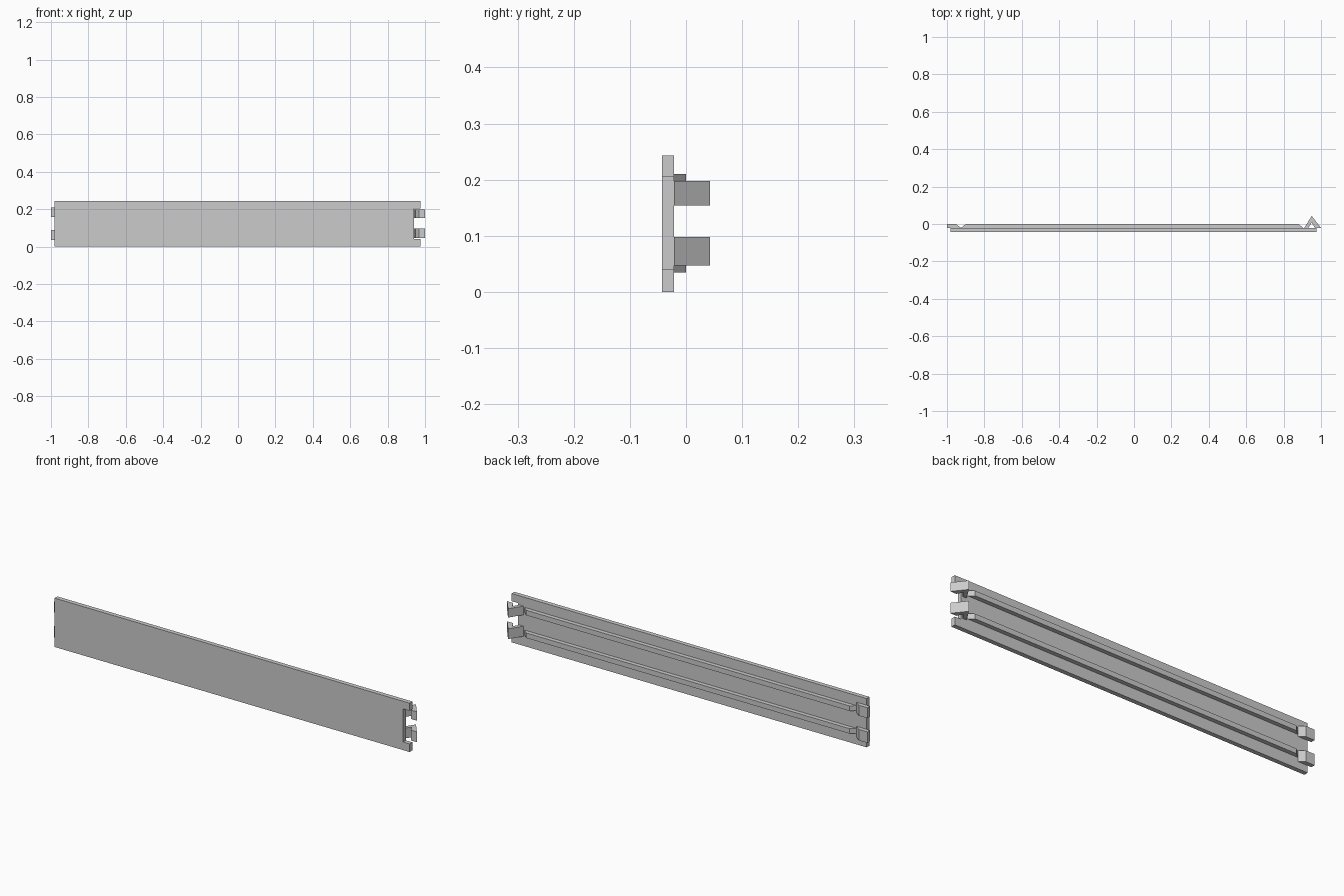
import bpy
import bmesh
from mathutils import Vector

cube = bpy.data.objects.get("Cube")
if cube:
    bpy.data.objects.remove(cube, do_unlink=True)

grey = bpy.data.materials.new("plain_grey")
grey.use_nodes = True
colour = (0.6, 0.6, 0.6, 1)
grey.diffuse_color = colour
grey.node_tree.nodes["Principled BSDF"].inputs["Base Color"].default_value = colour


def extrude_profile(name, points, offset):
    """Extrude a closed outline of 3D points along offset."""
    bm = bmesh.new()
    face = bm.faces.new([bm.verts.new(p) for p in points])
    result = bmesh.ops.extrude_face_region(bm, geom=[face])
    verts = [g for g in result["geom"] if isinstance(g, bmesh.types.BMVert)]
    bmesh.ops.translate(bm, verts=verts, vec=Vector(offset))
    bmesh.ops.recalc_face_normals(bm, faces=bm.faces)
    mesh = bpy.data.meshes.new(name)
    bm.to_mesh(mesh)
    bm.free()
    mesh.materials.append(grey)
    obj = bpy.data.objects.new(name, mesh)
    bpy.context.collection.objects.link(obj)
    return obj


def upright(name, outline, low, high):
    """Extrude a plan outline between two heights."""
    return extrude_profile(name, [(x, y, low) for x, y in outline], (0, 0, high - low))


FRONT, BACK, RIB = -0.043, -0.021, 0.0
TOP = 0.243

# Panel with a notch in its left end
panel = [(-0.98, 0), (0.975, 0), (0.975, 0.04), (0.94, 0.04),
         (0.94, 0.205), (0.975, 0.205), (0.975, TOP), (-0.98, TOP)]
extrude_profile("panel", [(x, FRONT, z) for x, z in panel], (0, BACK - FRONT, 0))

# Stiffening ribs with sloping ends
rib = [(-0.925, BACK), (0.905, BACK), (0.88, RIB), (-0.9, RIB)]
# Flat tabs reaching past the right end
tab = [(-1, BACK), (-0.925, BACK), (-0.953, RIB), (-1, RIB)]
# Folded clips bridging the notch
clip = [(0.91, BACK), (0.95, 0.043), (1, BACK),
        (0.967, BACK), (0.95, 0.008), (0.932, BACK)]

upright("lower_rib", rib, 0.055, 0.08)
upright("upper_rib", rib, 0.168, 0.193)
upright("lower_tab", tab, 0.035, 0.09)
upright("upper_tab", tab, 0.158, 0.21)
upright("lower_clip", clip, 0.047, 0.098)
upright("upper_clip", clip, 0.154, 0.198)
